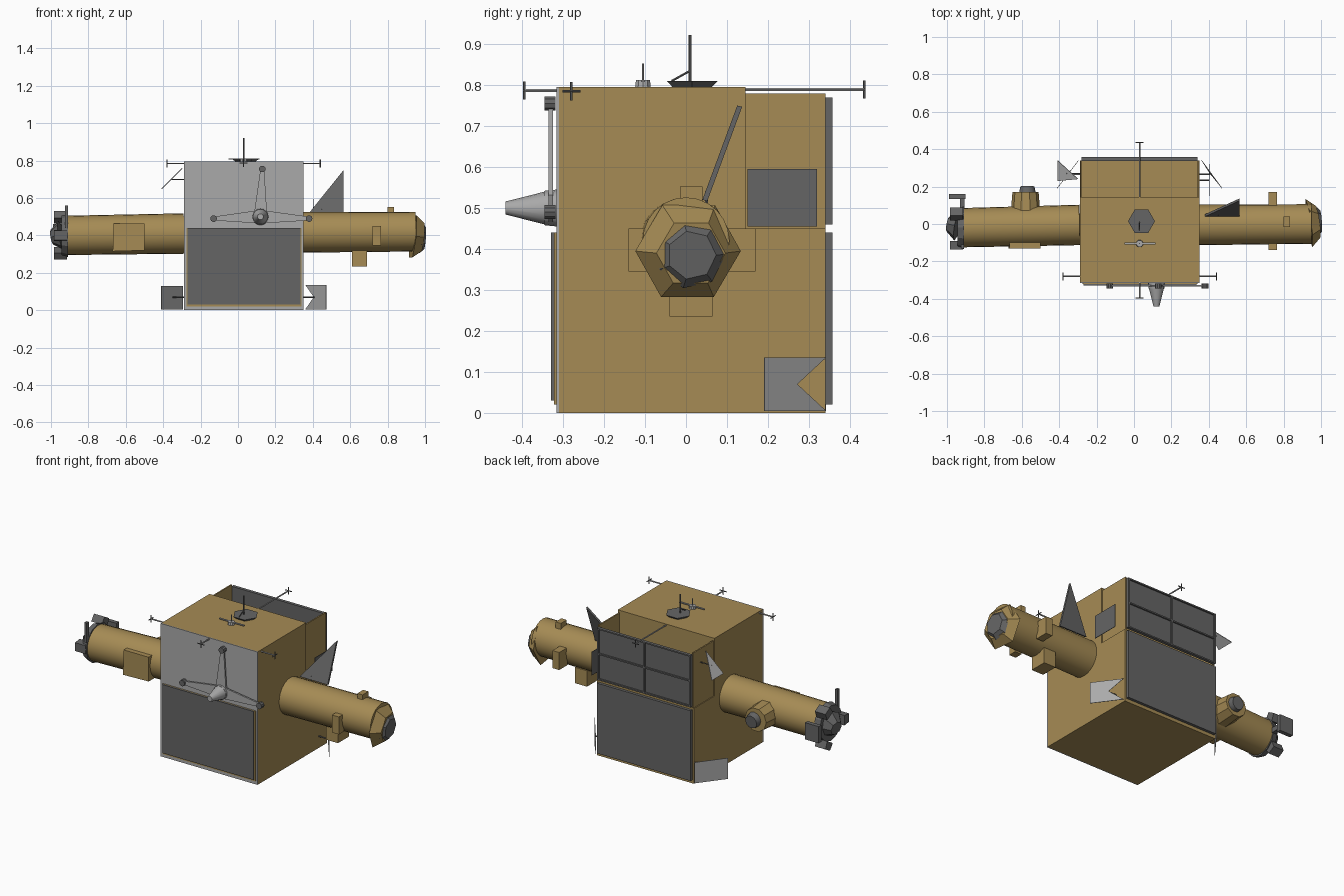
import bpy, bmesh, math
from mathutils import Vector

if "Cube" in bpy.data.objects:
    bpy.data.objects.remove(bpy.data.objects["Cube"])

def material(name, rgb):
    m = bpy.data.materials.new(name)
    m.diffuse_color = (*rgb, 1)
    m.use_nodes = True
    m.node_tree.nodes["Principled BSDF"].inputs["Base Color"].default_value = m.diffuse_color
    return m

GOLD = material("gold foil", (0.38, 0.26, 0.09))
DARK = material("dark grey metal", (0.13, 0.13, 0.13))
LIGHT = material("light grey metal", (0.40, 0.40, 0.40))

def make(name, verts, faces, mat, smooth=False):
    me = bpy.data.meshes.new(name)
    me.from_pydata(verts, [], faces)
    bm = bmesh.new()
    bm.from_mesh(me)
    bmesh.ops.recalc_face_normals(bm, faces=bm.faces)
    bm.to_mesh(me)
    bm.free()
    ob = bpy.data.objects.new(name, me)
    bpy.context.collection.objects.link(ob)
    me.materials.append(mat)
    if smooth:
        bpy.context.view_layer.objects.active = ob
        bpy.ops.object.select_all(action='DESELECT')
        ob.select_set(True)
        bpy.ops.object.shade_smooth_by_angle(angle=math.radians(35))
    return ob

def prism(name, pts, offset, mat):
    """Polygon pushed along an offset vector."""
    n = len(pts)
    a = [Vector(p) for p in pts]
    b = [p + Vector(offset) for p in a]
    faces = [list(range(n)), list(range(n, 2 * n))]
    faces += [[i, (i + 1) % n, (i + 1) % n + n, i + n] for i in range(n)]
    return make(name, a + b, faces, mat)

def box(name, x0, x1, y0, y1, z0, z1, mat):
    return prism(name, [(x0, y0, z0), (x1, y0, z0), (x1, y1, z0), (x0, y1, z0)],
                 (0, 0, z1 - z0), mat)

def tube(name, p0, p1, r0, r1, n, mat, smooth=True):
    """Straight or tapered round bar between two points."""
    p0, p1 = Vector(p0), Vector(p1)
    q = (p1 - p0).to_track_quat('Z', 'Y')
    ring = [Vector((math.cos(2 * math.pi * i / n), math.sin(2 * math.pi * i / n), 0)) for i in range(n)]
    verts = [p0 + q @ (v * r0) for v in ring] + [p1 + q @ (v * r1) for v in ring]
    faces = [list(range(n)), list(range(n, 2 * n))]
    faces += [[i, (i + 1) % n, (i + 1) % n + n, i + n] for i in range(n)]
    return make(name, verts, faces, mat, smooth)

# Main body, lower rear body and the open-topped rear bay walls
box("main_body", -.29, .35, -.31, .145, 0, .795, GOLD)
box("rear_body", -.29, .35, .145, .34, 0, .45, GOLD)
for side, x in (("left", -.285), ("right", .337)):
    box(f"bay_wall_{side}", x, x + .008, .145, .34, .45, .78, GOLD)

# Front plate and framed front panel
box("front_plate", -.29, .35, -.316, -.31, 0, .795, LIGHT)
box("front_panel_frame", -.275, .34, -.322, -.316, .02, .44, GOLD)
box("front_panel", -.27, .333, -.33, -.322, .03, .44, DARK)

# Rear panels with frame bars
box("rear_lower_panel", -.28, .34, .34, .357, .02, .44, DARK)
box("rear_upper_panel", -.28, .34, .338, .348, .46, .77, DARK)
for i, x in enumerate((-.28, .025, .33)):
    box(f"rear_frame_upright_{i}", x, x + .01, .348, .358, .46, .77, DARK)
for i, z in enumerate((.46, .612, .762)):
    box(f"rear_frame_bar_{i}", -.28, .34, .348, .357, z, z + .008, DARK)

# Three-armed bracket and nozzle on the front
tube("nozzle_base", (.12, -.316, .50), (.12, -.345, .50), .045, .042, 16, LIGHT)
tube("nozzle", (.12, -.345, .50), (.12, -.44, .50), .04, .016, 16, LIGHT)
for i, (ex, ez) in enumerate(((-.13, .49), (.38, .49), (.13, .755))):
    c, e = Vector((.12, -.325, .50)), Vector((ex, -.325, ez))
    s = (e - c).normalized().cross(Vector((0, 1, 0)))
    prism(f"bracket_arm_{i}", [c + s * .036, c - s * .036, e - s * .01, e + s * .01],
          (0, -.01, 0), LIGHT)
    tube(f"bracket_pad_{i}", (ex, -.318, ez), (ex, -.345, ez), .018, .018, 10, DARK)

# Gold side booms
tube("right_boom", (.35, -.005, .416), (.95, 0, .42), .108, .106, 24, GOLD)
tube("left_boom", (-.29, -.005, .41), (-.93, -.02, .40), .108, .105, 24, GOLD)

# Right boom collar, end cap and small foil boxes
tube("right_collar", (.935, .005, .395), (.985, .012, .39), .13, .085, 6, GOLD, False)
tube("right_end_cap", (.975, .012, .387), (1.0, .014, .385), .085, .06, 7, DARK, False)
box("boom_box_front", .72, .765, -.14, -.09, .345, .45, GOLD)
box("boom_box_back", .72, .765, .09, .17, .345, .45, GOLD)
box("boom_box_top", .80, .835, -.015, .04, .50, .553, GOLD)
box("boom_box_bottom", .61, .69, -.04, .065, .235, .33, GOLD)

# Left boom foil box, rear sensor tube and end mechanism
prism("left_front_box", [(-.67, -.13, .315), (-.50, -.13, .32), (-.50, -.13, .465), (-.665, -.13, .465)],
      (0, .07, 0), GOLD)
tube("sensor_shroud", (-.58, .05, .395), (-.58, .17, .395), .08, .07, 10, GOLD)
tube("sensor_lens", (-.57, .15, .395), (-.57, .20, .39), .048, .038, 12, DARK)
tube("left_end_ring", (-.91, -.02, .40), (-.945, -.02, .40), .115, .105, 12, DARK, False)
tube("left_end_cone", (-.945, -.01, .40), (-.995, 0, .39), .08, .04, 8, DARK, False)
for i, deg in enumerate((60, 180, 300)):
    a = math.radians(deg)
    d, t = Vector((0, math.cos(a), math.sin(a))), Vector((0, -math.sin(a), math.cos(a)))
    c = Vector((-.915, 0, .40))
    prism(f"left_end_claw_{i}", [c + d * .09 - t * .03, c + d * .135 - t * .025,
                                 c + d * .135 + t * .025, c + d * .09 + t * .03],
          (-.07, 0, 0), DARK)
box("left_end_post", -.925, -.91, -.13, -.11, .44, .56, DARK)
box("left_end_back_plate", -.99, -.90, .135, .16, .36, .46, DARK)
box("left_end_link", -.93, -.905, -.11, .14, .38, .41, DARK)

# Thin deflector plates around the body
prism("right_fin", [(.565, .04, .52), (.565, .125, .75), (.38, .04, .52)], (0, .012, -.003), DARK)
prism("left_fin", [(-.41, .34, .65), (-.41, .23, .65), (-.30, .24, .76)], (.003, 0, -.003), LIGHT)
box("right_side_plate", .40, .403, .15, .32, .455, .595, DARK)
prism("left_foot_plate", [(-.295, .34, .005), (-.41, .19, .005), (-.41, .19, .13), (-.295, .34, .13)],
      (-.002, .002, 0), LIGHT)
prism("right_foot_plate", [(.36, .34, .005), (.47, .19, .005), (.47, .19, .135), (.36, .34, .135), (.405, .27, .07)],
      (.002, .002, 0), LIGHT)
for s, x in (("left", -.29), ("right", .35)):
    d = -1 if x < 0 else 1
    tube(f"foot_stay_{s}", (x, .265, .07), (x + d * .06, .265, .07), .004, .004, 6, DARK)
tube("side_plate_stay", (.35, .235, .52), (.40, .235, .52), .004, .004, 6, DARK)
tube("right_fin_stay", (.45, .05, .48), (.45, .05, .54), .004, .004, 6, DARK)
tube("left_fin_stay", (-.28, .27, .70), (-.36, .27, .70), .003, .003, 6, DARK)

# Whip aerials with small crossed tips on the four sides
def aerial(name, start, end):
    tube(name, start, end, .004, .004, 6, LIGHT)
    e = Vector(end)
    d = (e - Vector(start)).normalized()
    up = Vector((0, 0, 1))
    for k, s in enumerate((up, d.cross(up))):
        tube(f"{name}_tip_{k}", e - s * .022, e + s * .022, .003, .003, 5, DARK)

aerial("front_aerial", (.03, -.31, .787), (.03, -.395, .787))
aerial("rear_aerial", (.03, .145, .789), (.03, .435, .789))
aerial("left_aerial", (-.29, -.28, .785), (-.38, -.28, .785))
aerial("right_aerial", (.35, -.28, .785), (.44, -.28, .785))

# Top dish with mast, and a small top antenna
tube("top_dish", (.04, .015, .795), (.04, .015, .81), .055, .072, 6, DARK, False)
tube("top_mast", (.03, .01, .81), (.03, .01, .922), .004, .004, 8, DARK)
tube("mast_stay", (.03, -.035, .81), (.03, .01, .835), .003, .003, 6, DARK)
tube("small_antenna_base", (.03, -.105, .795), (.03, -.105, .812), .02, .018, 10, LIGHT)
tube("small_antenna_rod", (.03, -.105, .81), (.03, -.105, .853), .003, .003, 6, LIGHT)
box("small_antenna_bar", -.05, .115, -.11, -.10, .807, .812, LIGHT)
